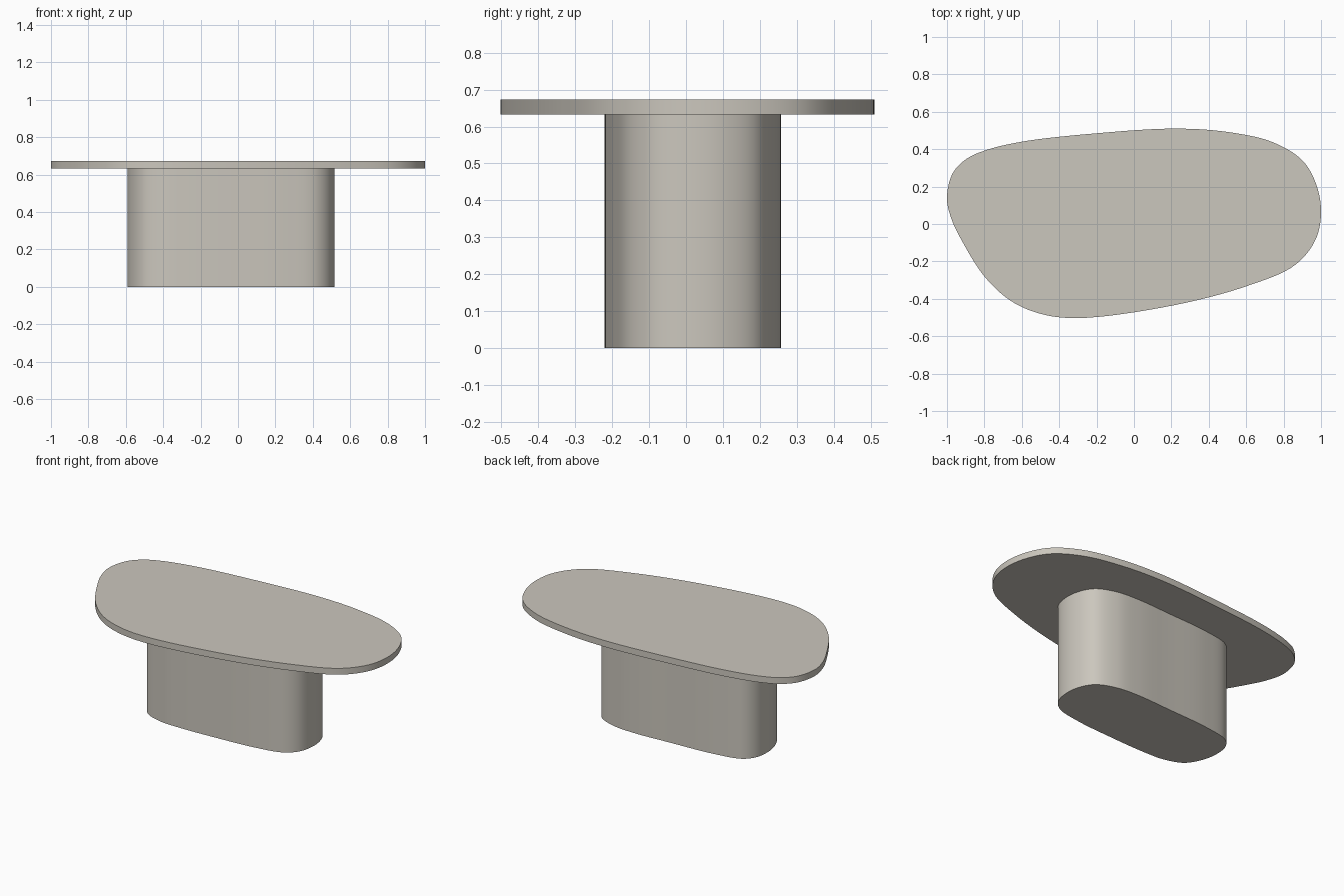
import bpy, bmesh, math
from mathutils import Vector

if "Cube" in bpy.data.objects:
    bpy.data.objects.remove(bpy.data.objects["Cube"])

stone = bpy.data.materials.new("warm_grey_stone")
stone.diffuse_color = (0.60, 0.57, 0.51, 1)
stone.use_nodes = True
stone.node_tree.nodes["Principled BSDF"].inputs["Base Color"].default_value = stone.diffuse_color

# outlines, clockwise seen from above
TOP = [(-1, .14), (-.97, .27), (-.9, .345), (-.8, .392), (-.6, .44), (-.2, .485),
       (.22, .51), (.5, .492), (.74, .438), (.9, .34), (.975, .21), (1, .06),
       (.97, -.085), (.86, -.22), (.6, -.333), (.2, -.437), (-.3, -.503),
       (-.5, -.48), (-.66, -.41), (-.8, -.28), (-.92, -.09), (-.977, .03)]
BASE = [(-.592, .03), (-.575, .13), (-.52, .19), (-.35, .227), (-.05, .246),
        (.18, .257), (.33, .245), (.45, .195), (.502, .11), (.515, .01),
        (.49, -.09), (.42, -.155), (.25, -.192), (0, -.211), (-.25, -.22),
        (-.4, -.211), (-.515, -.165), (-.573, -.07)]


def smooth_loop(points, steps=8):
    """Closed centripetal spline through the points."""
    pts = [Vector(p) for p in points]
    out, n = [], len(pts)
    for i in range(n):
        p = [pts[(i + k - 1) % n] for k in range(4)]
        t = [0.0]
        for k in range(3):
            t.append(t[-1] + math.sqrt((p[k + 1] - p[k]).length))
        for s in range(steps):
            u = t[1] + (t[2] - t[1]) * s / steps

            def mix(a, b, ta, tb):
                return a.lerp(b, (u - ta) / (tb - ta))
            a = [mix(p[k], p[k + 1], t[k], t[k + 1]) for k in range(3)]
            b = [mix(a[k], a[k + 1], t[k], t[k + 2]) for k in range(2)]
            out.append(mix(b[0], b[1], t[1], t[2]))
    return out


def slab(name, outline, z0, z1):
    """Outline extruded from z0 to z1."""
    bm = bmesh.new()
    face = bm.faces.new([bm.verts.new((p.x, p.y, z0)) for p in smooth_loop(outline)])
    new = bmesh.ops.extrude_face_region(bm, geom=[face], use_keep_orig=True)
    bmesh.ops.translate(bm, vec=(0, 0, z1 - z0),
                        verts=[v for v in new["geom"] if isinstance(v, bmesh.types.BMVert)])
    bmesh.ops.recalc_face_normals(bm, faces=bm.faces)
    mesh = bpy.data.meshes.new(name)
    bm.to_mesh(mesh)
    bm.free()
    mesh.materials.append(stone)
    obj = bpy.data.objects.new(name, mesh)
    bpy.context.collection.objects.link(obj)
    bpy.ops.object.select_all(action='DESELECT')
    obj.select_set(True)
    bpy.context.view_layer.objects.active = obj
    bpy.ops.object.shade_smooth_by_angle(angle=math.radians(30))
    return obj


slab("pedestal_base", BASE, 0, 0.633)
slab("table_top", TOP, 0.633, 0.673)
